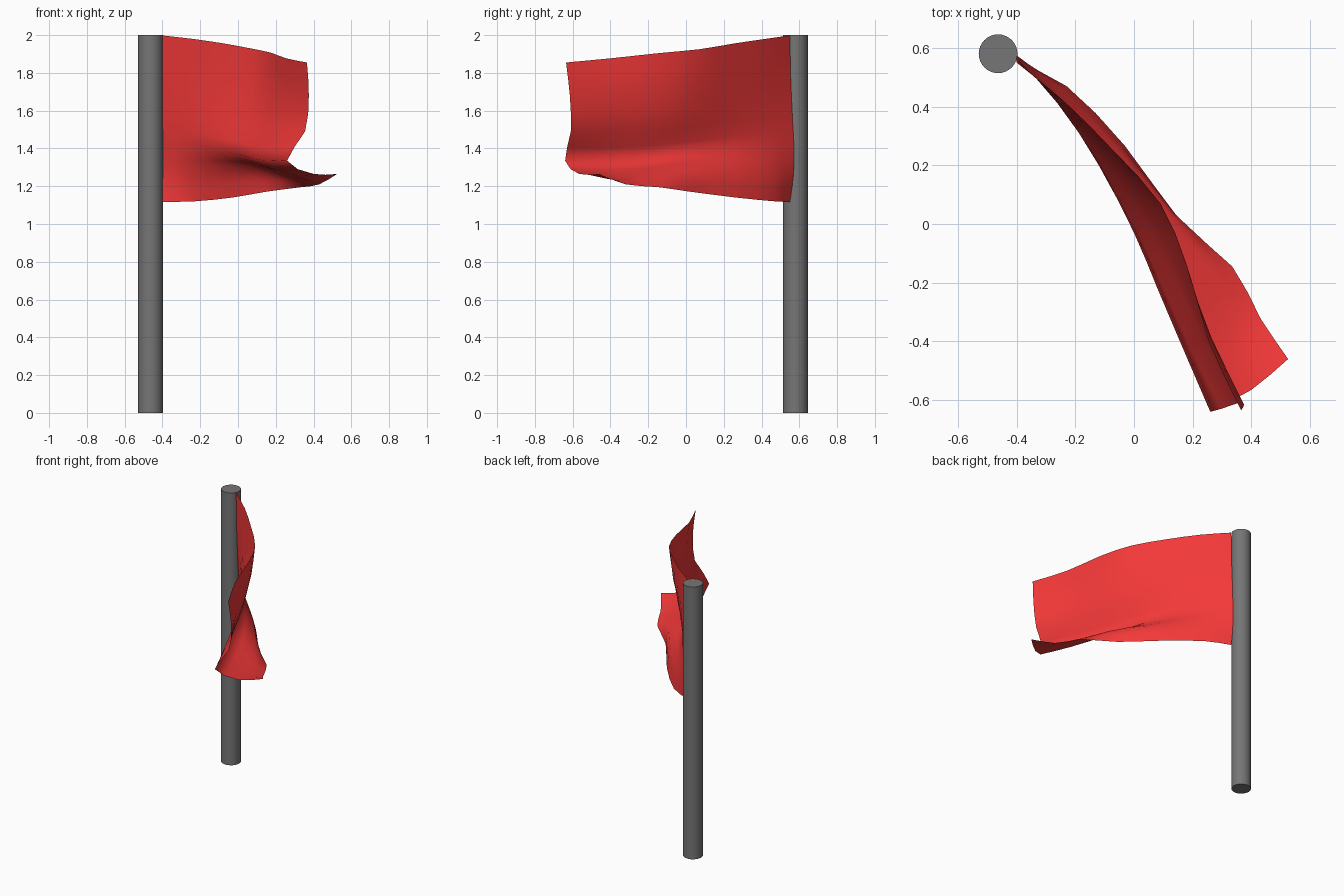
import bpy
import bmesh
from mathutils import Vector

if "Cube" in bpy.data.objects:
    bpy.data.objects.remove(bpy.data.objects["Cube"])


def paint(obj, name, color):
    mat = bpy.data.materials.new(name)
    mat.diffuse_color = color
    mat.use_nodes = True
    mat.node_tree.nodes["Principled BSDF"].inputs["Base Color"].default_value = mat.diffuse_color
    obj.data.materials.append(mat)


# Pole
bpy.ops.mesh.primitive_cylinder_add(vertices=32, radius=0.066, depth=2,
                                    location=(-0.463, 0.58, 1))
pole = bpy.context.object
pole.name = "pole"
bpy.ops.object.shade_smooth_by_angle()
paint(pole, "dark_grey", (0.18, 0.18, 0.18, 1))

# Cloth guide lines from the pole to the free edge, top to bottom
top = [(-.40, .55, 1.998), (-.24, .42, 1.98), (-.07, .25, 1.955), (.09, .07, 1.925),
       (.18, -.14, 1.905), (.255, -.40, 1.877), (.365, -.635, 1.855)]
upper = [(-.40, .555, 1.75), (-.25, .42, 1.75), (-.08, .24, 1.74), (.08, .04, 1.72),
         (.17, -.15, 1.71), (.265, -.39, 1.69), (.375, -.615, 1.68)]
middle = [(-.40, .565, 1.55), (-.26, .415, 1.55), (-.10, .21, 1.53), (.04, 0, 1.51),
          (.13, -.17, 1.50), (.235, -.40, 1.49), (.355, -.61, 1.49)]
fold = [(-.40, .575, 1.40), (-.26, .415, 1.41), (-.12, .20, 1.39), (0, -.03, 1.37),
        (.08, -.22, 1.345), (.165, -.42, 1.335), (.26, -.64, 1.335)]
tuck = [(-.40, .57, 1.26), (-.25, .46, 1.26), (-.06, .26, 1.275), (.11, .045, 1.285),
        (.24, -.155, 1.265), (.32, -.365, 1.25), (.40, -.565, 1.265)]
hem = [(-.40, .55, 1.117), (-.23, .47, 1.12), (-.03, .265, 1.14), (.155, .015, 1.172),
       (.335, -.145, 1.195), (.43, -.32, 1.21), (.525, -.46, 1.265)]


def spline(points, steps):
    """Smooth curve through all points, with steps segments per span."""
    p = [Vector(q) for q in points]
    p = [2 * p[0] - p[1]] + p + [2 * p[-1] - p[-2]]
    out = []
    for a, b, c, d in zip(p, p[1:], p[2:], p[3:]):
        for i in range(steps):
            t = i / steps
            out.append(0.5 * (2 * b + (c - a) * t + (2 * a - 5 * b + 4 * c - d) * t * t
                              + (3 * b - a - 3 * c + d) * t ** 3))
    return out + [p[-2]]


# Flag: loft the guide lines into one open sheet
rows = [spline(line, 2) for line in (top, upper, middle, fold, tuck, hem)]
columns = [spline(col, 2) for col in zip(*rows)]
bm = bmesh.new()
grid = [[bm.verts.new(co) for co in col] for col in columns]
for left, right in zip(grid, grid[1:]):
    for i in range(len(left) - 1):
        face = bm.faces.new((left[i], left[i + 1], right[i + 1], right[i]))
        face.smooth = True
mesh = bpy.data.meshes.new("flag")
bm.to_mesh(mesh)
bm.free()
flag = bpy.data.objects.new("flag", mesh)
bpy.context.collection.objects.link(flag)
paint(flag, "red_cloth", (0.9, 0.04, 0.04, 1))
